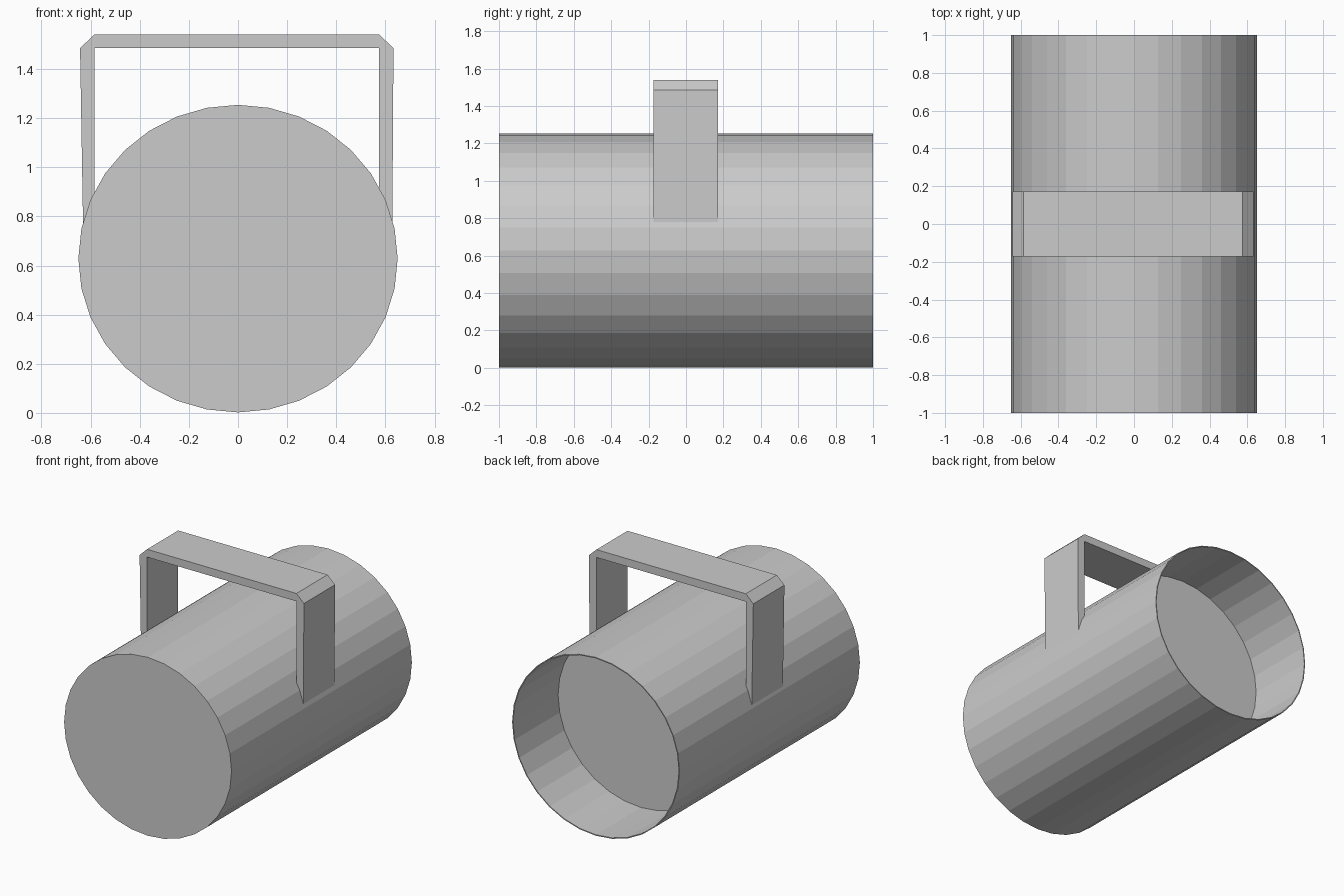
import bpy, bmesh, math

if "Cube" in bpy.data.objects:
    bpy.data.objects.remove(bpy.data.objects["Cube"])

RX, RZ, CZ, SIDES = 0.65, 0.626, 0.628, 32


def finish(bm, name):
    bmesh.ops.recalc_face_normals(bm, faces=bm.faces)
    mesh = bpy.data.meshes.new(name)
    bm.to_mesh(mesh)
    bm.free()
    obj = bpy.data.objects.new(name, mesh)
    bpy.context.collection.objects.link(obj)
    return obj


def ring(bm, y, inset=0.0):
    return [bm.verts.new(((RX - inset) * math.cos(a), y, CZ + (RZ - inset) * math.sin(a)))
            for a in (2 * math.pi * i / SIDES for i in range(SIDES))]


# Drum body: closed front, thin rim and recessed disc at the back
bm = bmesh.new()
rings = [ring(bm, -1), ring(bm, 1), ring(bm, 1, 0.007), ring(bm, 0.5, 0.007)]
for a, b in zip(rings, rings[1:]):
    for i in range(SIDES):
        j = (i + 1) % SIDES
        bm.faces.new((a[i], a[j], b[j], b[i]))
bm.faces.new(rings[0])
bm.faces.new(rings[-1])
finish(bm, "drum_body")

# Handle: chamfered arch profile extruded along y, legs sinking into the drum
profile = [(-0.63, 0.72), (-0.643, 1.485), (-0.585, 1.54), (0.575, 1.54),
           (0.633, 1.485), (0.628, 0.72), (0.575, 0.72), (0.575, 1.485),
           (-0.585, 1.485), (-0.585, 0.72)]
bm = bmesh.new()
face = bm.faces.new([bm.verts.new((x, -0.173, z)) for x, z in profile])
side = bmesh.ops.extrude_face_region(bm, geom=[face], use_keep_orig=True)
moved = [g for g in side["geom"] if isinstance(g, bmesh.types.BMVert)]
bmesh.ops.translate(bm, verts=moved, vec=(0, 0.345, 0))
finish(bm, "carry_handle")
